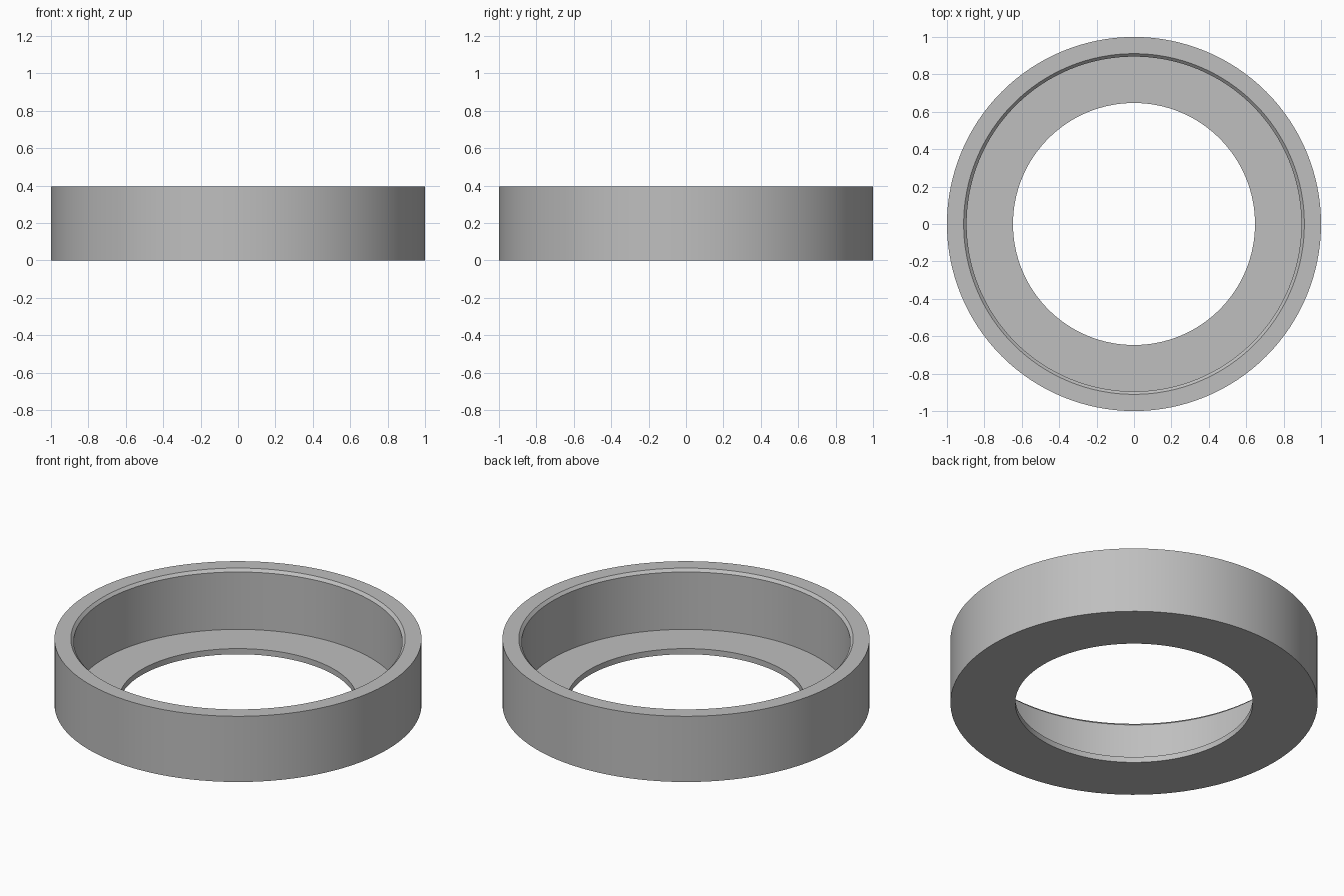
import bpy
import bmesh
import math

cube = bpy.data.objects.get("Cube")
if cube:
    bpy.data.objects.remove(cube, do_unlink=True)

SEGMENTS = 128
HEIGHT = 0.395
FLOOR = 0.034
CHAMFER = 0.016
HOLE_R, BORE_R, OUTER_R = 0.647, 0.895, 1.0

# Plain grey material
grey = bpy.data.materials.new("plain_grey")
grey.use_nodes = True
colour = (0.52, 0.52, 0.52, 1)
grey.diffuse_color = colour
grey.node_tree.nodes["Principled BSDF"].inputs["Base Color"].default_value = colour

# Closed cross-section (radius, height): floor lip, bore, chamfered rim, outer wall
profile = [
    (HOLE_R, 0), (OUTER_R, 0), (OUTER_R, HEIGHT),
    (BORE_R + CHAMFER, HEIGHT), (BORE_R, HEIGHT - CHAMFER),
    (BORE_R, FLOOR), (HOLE_R, FLOOR),
]

# Revolve the cross-section around z
bm = bmesh.new()
verts = [bm.verts.new((r, 0, z)) for r, z in profile]
edges = [bm.edges.new((v, verts[(i + 1) % len(verts)])) for i, v in enumerate(verts)]
bmesh.ops.spin(bm, geom=verts + edges, cent=(0, 0, 0), axis=(0, 0, 1),
               angle=math.tau, steps=SEGMENTS, use_merge=True)
bmesh.ops.remove_doubles(bm, verts=bm.verts, dist=0.0001)
bmesh.ops.recalc_face_normals(bm, faces=bm.faces)
mesh = bpy.data.meshes.new("ring_cup")
bm.to_mesh(mesh)
bm.free()
mesh.materials.append(grey)

ring = bpy.data.objects.new("ring_cup", mesh)
bpy.context.collection.objects.link(ring)
bpy.ops.object.select_all(action="DESELECT")
ring.select_set(True)
bpy.context.view_layer.objects.active = ring
bpy.ops.object.shade_smooth_by_angle(angle=math.radians(30))
